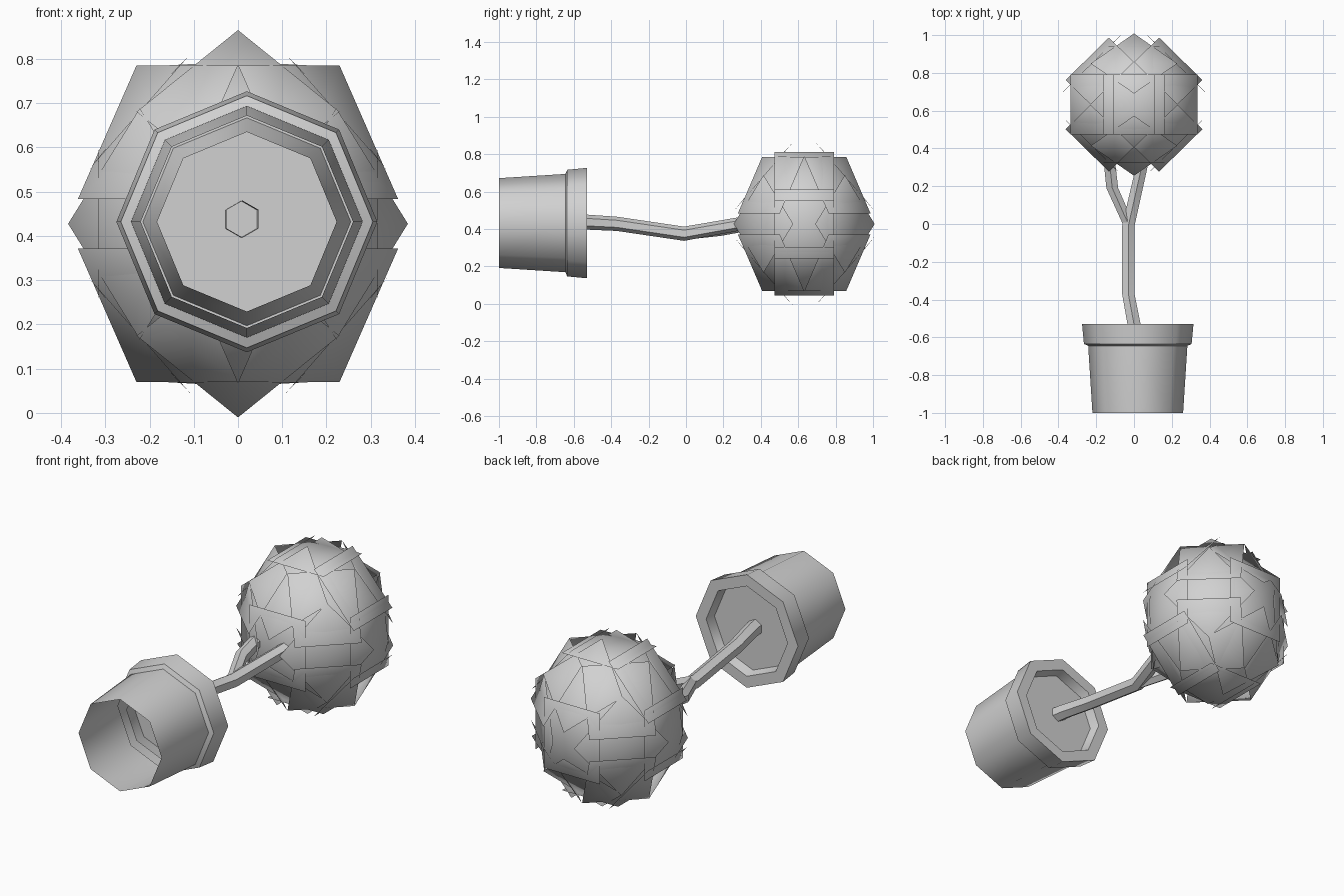
import bpy, bmesh
from math import cos, sin, pi, tau, radians
from itertools import product
from mathutils import Vector

if "Cube" in bpy.data.objects:
    bpy.data.objects.remove(bpy.data.objects["Cube"])

grey = bpy.data.materials.new("plain grey")
grey.use_nodes = True
grey.diffuse_color = (0.64, 0.64, 0.64, 1)
grey.node_tree.nodes["Principled BSDF"].inputs["Base Color"].default_value = (0.64, 0.64, 0.64, 1)


def finish(name, bm):
    mesh = bpy.data.meshes.new(name)
    bm.to_mesh(mesh)
    bm.free()
    mesh.materials.append(grey)
    obj = bpy.data.objects.new(name, mesh)
    bpy.context.collection.objects.link(obj)
    return obj


def loft(name, rings, sides):
    """Open skin of rings (x, y, z, radius), each lying across the y axis."""
    bm = bmesh.new()
    loops = []
    for x, y, z, r in rings:
        angles = [pi / 2 + tau * i / sides for i in range(sides)]
        loops.append([bm.verts.new((x + r * cos(a), y, z + r * sin(a))) for a in angles])
    for a, b in zip(loops, loops[1:]):
        for i in range(sides):
            j = (i + 1) % sides
            bm.faces.new((a[i], a[j], b[j], b[i]))
    bmesh.ops.recalc_face_normals(bm, faces=bm.faces)
    obj = finish(name, bm)
    obj.data.shade_smooth()
    obj.data.set_sharp_from_angle(angle=radians(50))
    return obj


# Pot: open foot, flared wall, stepped rim, then down the inside
POT_X, POT_Z = 0.02, 0.432
pot_profile = [(0.24, -1), (0.262, -0.655), (0.262, -0.645), (0.285, -0.635),
               (0.295, -0.53), (0.235, -0.53), (0.203, -0.66)]
loft("pot", [(POT_X, y, POT_Z, r) for r, y in pot_profile], 8)

# Soil: a disc facing the rim
bm = bmesh.new()
bm.faces.new([bm.verts.new((POT_X + 0.222 * sin(tau * i / 8), -0.58,
                            POT_Z + 0.222 * cos(tau * i / 8))) for i in range(8)])
finish("soil", bm)

# Trunk and its two forks
loft("trunk", [(0.01, -0.6, 0.438, 0.042), (0, -0.53, 0.437, 0.04),
               (-0.03, -0.37, 0.428, 0.038), (-0.03, -0.01, 0.375, 0.038),
               (0.04, 0.3, 0.43, 0.036), (0.06, 0.42, 0.45, 0.034)], 6)
loft("side_branch", [(-0.03, 0, 0.377, 0.034), (-0.115, 0.19, 0.4, 0.036),
                     (-0.14, 0.42, 0.44, 0.034)], 6)

# Foliage: overlapping square leaf sheets facing out in every direction
DEPTH, HALF, BULGE = 0.314, 0.162, 0.322
CENTRE = Vector((0, 0.632, 0.4275))
STRETCH = Vector((1, 0.98, 1.14))
bm = bmesh.new()
normals = []
for x, y, z in product((-1, 0, 1), repeat=3):
    out = Vector((x, y, z))
    if out.length == 0:
        continue
    out.normalize()
    side = Vector((0, 0, 1)).cross(out)
    side = side.normalized() if side.length > 0.01 else Vector((1, 0, 0))
    up = out.cross(side)
    # Sheets between the y axis and another axis stand on a corner
    on_corner = y != 0 and (x == 0) != (z == 0)
    turn = 0 if on_corner else pi / 4
    points = [out * BULGE]
    for i in range(4):
        a = turn + i * pi / 2
        points.append(out * DEPTH + (side * cos(a) + up * sin(a)) * HALF * 2 ** 0.5)
    verts = [bm.verts.new(CENTRE + p * STRETCH) for p in points]
    normals += [p.normalized() for p in points]
    for i in range(4):
        bm.faces.new((verts[0], verts[1 + i], verts[1 + (i + 1) % 4]))
foliage = finish("foliage", bm)
foliage.data.shade_smooth()
foliage.data.normals_split_custom_set_from_vertices(normals)
